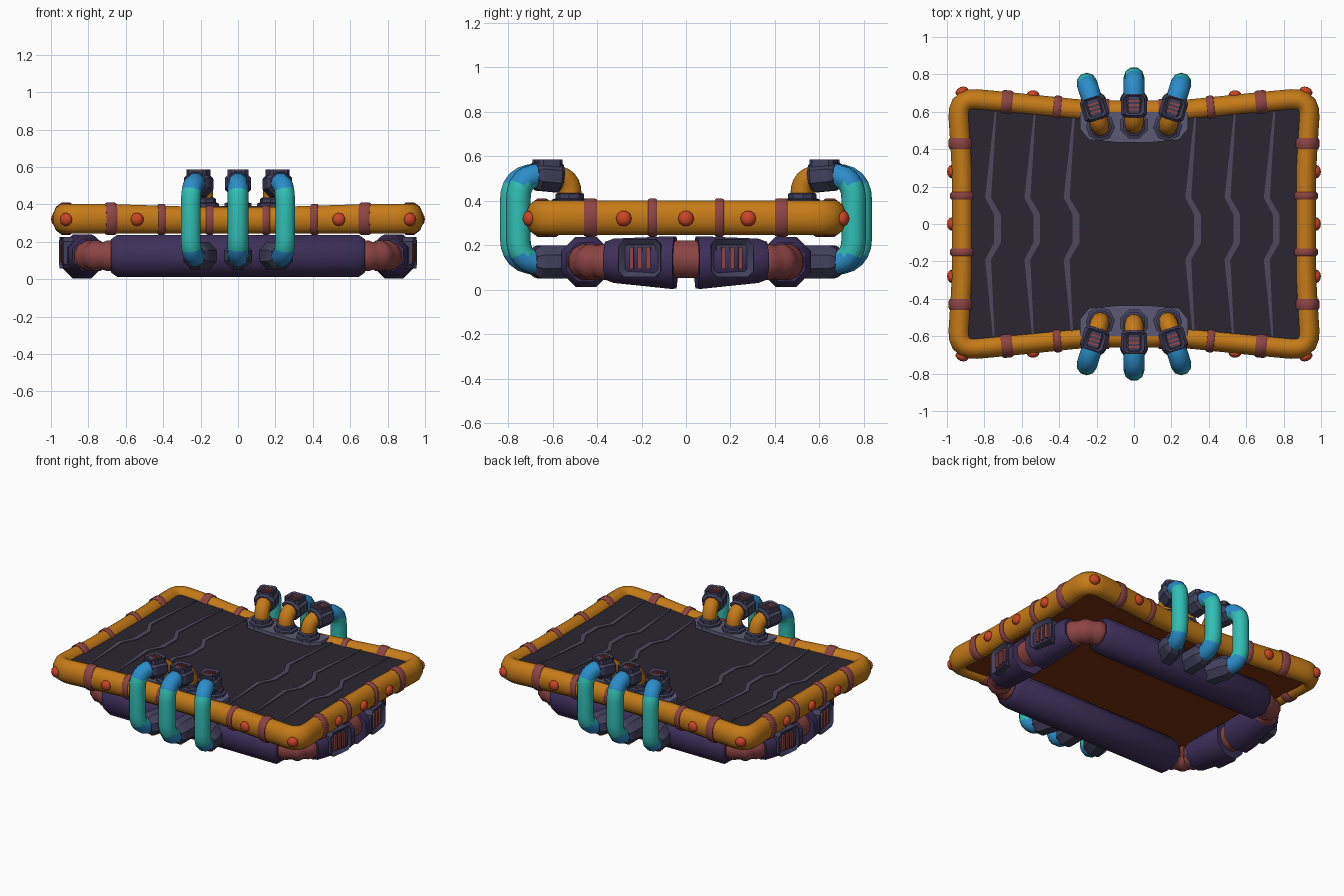
import bpy, bmesh
from math import sin, cos, pi, radians
from mathutils import Vector, Matrix

if "Cube" in bpy.data.objects:
    bpy.data.objects.remove(bpy.data.objects["Cube"])

def mat(hexcol):
    m = bpy.data.materials.get(hexcol)
    if not m:
        m = bpy.data.materials.new(hexcol)
        rgb = [(int(hexcol[i:i + 2], 16) / 255) ** 2.2 for i in (0, 2, 4)]
        m.diffuse_color = (*rgb, 1)
        m.use_nodes = True
        m.node_tree.nodes["Principled BSDF"].inputs["Base Color"].default_value = m.diffuse_color
    return m

ORANGE, PURPLE, RED, RIVET, SEAM = "C47A1E", "40335A", "8C4646", "C8472A", "4E4A5C"
DARK, DECK, PAD, TEAL, BLUE, BROWN = "43425C", "2E2A34", "5C5A74", "34BDB2", "2F8CC8", "7A3414"

def finish(bm, name, colour, angle=30):
    bmesh.ops.recalc_face_normals(bm, faces=bm.faces)
    me = bpy.data.meshes.new(name)
    bm.to_mesh(me)
    bm.free()
    ob = bpy.data.objects.new(name, me)
    bpy.context.collection.objects.link(ob)
    me.materials.append(mat(colour))
    bpy.ops.object.select_all(action='DESELECT')
    ob.select_set(True)
    bpy.context.view_layer.objects.active = ob
    bpy.ops.object.shade_smooth_by_angle(angle=radians(angle))
    return ob

def fillet(pts, r, n=6, closed=False):
    """Round the corners of a polyline."""
    pts = [Vector(p) for p in pts]
    out, lim = ([], .48) if closed else ([pts[0]], .92)
    for i in range(0 if closed else 1, len(pts) if closed else len(pts) - 1):
        p, a, b = pts[i], pts[i - 1] - pts[i], pts[(i + 1) % len(pts)] - pts[i]
        d = min(r, a.length * lim, b.length * lim)
        a, b = p + a.normalized() * d, p + b.normalized() * d
        for k in range(n + 1):
            t = k / n
            out.append(a * (1 - t) ** 2 + p * 2 * t * (1 - t) + b * t * t)
    return out if closed else out + [pts[-1]]

def tube(name, pts, radii, ref, colour, sides=8, closed=False, angle=30):
    """Sweep a ring along a planar path; ref is the plane normal."""
    pts, ref = [Vector(p) for p in pts], Vector(ref).normalized()
    if not isinstance(radii, list):
        radii = [radii] * len(pts)
    bm, rings, n = bmesh.new(), [], len(pts)
    for i, p in enumerate(pts):
        a = pts[i - 1] if closed or i else p
        b = pts[(i + 1) % n] if closed or i < n - 1 else p
        u = (b - a).normalized().cross(ref)
        ra, rb = radii[i] if isinstance(radii[i], tuple) else (radii[i], radii[i])
        rings.append([bm.verts.new(p + u * ra * cos(t) + ref * rb * sin(t))
                      for t in ((k + .5) * 2 * pi / sides for k in range(sides))])
    for i in range(n if closed else n - 1):
        r0, r1 = rings[i], rings[(i + 1) % n]
        for k in range(sides):
            j = (k + 1) % sides
            bm.faces.new((r0[k], r0[j], r1[j], r1[k]))
    if not closed:
        bm.faces.new(rings[0])
        bm.faces.new(rings[-1])
    return finish(bm, name, colour, angle)

def prism(name, outline, z0, z1, colour):
    bm = bmesh.new()
    f = bm.faces.new([bm.verts.new((p[0], p[1], z0)) for p in outline])
    ext = bmesh.ops.extrude_face_region(bm, geom=[f])
    for v in ext["geom"]:
        if isinstance(v, bmesh.types.BMVert):
            v.co.z = z1
    return finish(bm, name, colour)

def vent(name, origin, slat, stack, normal, w, h, depth):
    """Recessed bezel with three red slats."""
    m = Matrix((slat, stack, normal)).transposed().to_4x4()
    m.translation = origin
    bm = bmesh.new()
    bmesh.ops.create_cube(bm, size=1, matrix=Matrix.Diagonal((w, h, depth, 1)))
    bmesh.ops.bevel(bm, geom=[e for e in bm.edges if abs(e.verts[0].co.z - e.verts[1].co.z) > depth / 2],
                    offset=w * .15, segments=1, affect='EDGES')
    top = max(bm.faces, key=lambda f: f.calc_center_median().z)
    bmesh.ops.inset_region(bm, faces=[top], thickness=w * .16)
    bmesh.ops.translate(bm, verts=top.verts, vec=(0, 0, -depth * .4))
    bm.transform(m)
    finish(bm, name + "_bezel", DARK)
    bm = bmesh.new()
    for k in (-1, 0, 1):
        bmesh.ops.create_cube(bm, size=1, matrix=m @ Matrix.Translation((0, k * h * .2, depth * .2))
                              @ Matrix.Diagonal((w * .58, h * .1, depth * .5, 1)))
    finish(bm, name + "_slats", RED)

# Orange frame: rounded loop with waisted long sides
Z = Vector((0, 0, 1))
HX = .06
half = [(.65, .645), (.94, .672), (.916, .3), (.916, -.3), (.94, -.672), (.65, -.645), (.25, -.603)]
loop = half + [(-x, -y) for x, y in half]
loop.insert(0, (.25, .603))
loop.insert(8, (-.25, -.603))
path = fillet([(x, y, 0) for x, y in loop], .1, 5, closed=True)

def tall(x):
    return .07 + .011 * min(1, abs(x) / .7)

for p in path:
    p.z = .243 + tall(p.x)
tube("frame", path, [(HX, tall(p.x)) for p in path], Z, ORANGE, 12, True, 60)

# Deck, underside and raised seams
prism("deck", path, .30, .368, DECK)
prism("deck_underside", path, .268, .30, BROWN)
for x in (-.76, -.55, -.34, .31, .52, .73):
    line = [(.02, .6, .005), (-.02, .14, .016), (.03, .05, .018), (.03, -.1, .018), (-.02, -.19, .016), (.01, -.6, .005)]
    prism("deck_seam", [(x + a - w, y) for a, y, w in line] + [(x + a + w, y) for a, y, w in reversed(line)],
          .36, .373, SEAM)

# Frame bands and rivets
def side_y(x):
    return .603 + .042 * max(0, (abs(x) - .25) / .4)

def band(x, y, t, w):
    c, t, h = Vector((x, y, .243 + tall(x))), Vector(t).normalized(), tall(x)
    tube("frame_band", [c + t * w * k for k in (-1, -.6, .6, 1)],
         [(HX + e, h + e) for e in (.003, .009, .009, .003)], Z, RED, 12, angle=40)

def rivet(x, y, n):
    bm = bmesh.new()
    q = Vector((0, 0, 1)).rotation_difference(Vector(n)).to_matrix().to_4x4()
    bmesh.ops.create_uvsphere(bm, u_segments=10, v_segments=6, radius=.036,
                              matrix=Matrix.Translation((x, y, .32)) @ q @ Matrix.Diagonal((1, 1, .7, 1)))
    finish(bm, "frame_rivet", RIVET, 50)

for sx in (-1, 1):
    for sy in (-1, 1):
        for x, w in ((.68, .03), (.41, .02), (.15, .02)):
            band(sx * x, sy * side_y(x), (sx, sy * (.1 if x > .25 else 0), 0), w)
        for y, w in ((.43, .03), (.15, .02)):
            band(sx * (.916 if y < .3 else .924), sy * y, (0, 1, 0), w)
        rivet(sx * .92, sy * .708, (sx * .4, sy * .92, 0))
        rivet(sx * .54, sy * .69, (0, sy, 0))
        rivet(sx * .974, sy * .28, (sx, 0, 0))
    rivet(sx * .974, 0, (sx, 0, 0))

# Lower pipe ring: long pipes, ribbed elbows, bowed side pipes with vents
C = .125
for s in (-1, 1):
    tube("long_pipe", [(x, s * .45, C) for x in (-.68, -.645, .645, .68)], [.095, .122, .122, .095], Z, PURPLE, angle=50)
    tube("side_joint", [(s * .835, y, C + .012) for y in (-.1, .1)], .088, Z, RED, 12, angle=40)
    for t in (-1, 1):
        tube("side_pipe", [(s * .836, t * .048, .122), (s * .834, t * .065, .122), (s * .806, t * .32, .13),
                           (s * .80, t * .36, .13)], [.126, .128, .108, .092], Z, PURPLE, angle=50)
        n = Vector((s, t * .12, 0)).normalized()
        vent("side_vent", Vector((s * .918, t * .205, .142)), Z, Z.cross(n), n, .17, .19, .055)
        el = fillet([(s * .62, t * .45, C), (s * .795, t * .45, C), (s * .80, t * .28, C)], .14, 12)
        tube("corner_elbow", el, [.076 if i % 4 < 2 else .084 for i in range(len(el))], Z, RED, 12, angle=40)

# Pipe handles: three on each long side, outer ones splayed
for sy in (-1, 1):
    prism("handle_pad", [(x, sy * y) for x, y in ((-.29, .6), (-.29, .51), (-.24, .45), (-.1, .437), (.1, .437),
                                                 (.24, .45), (.29, .51), (.29, .6))], .35, .392, PAD)
    for k in (-1, 0, 1):
        base = Vector((k * .18, sy * (.53 if k == 0 else .52), 0))
        d = Vector((sin(.3 * k), sy * cos(.3 * k), 0))
        side = Vector((-d.y, d.x, 0))
        reach = .255 if k == 0 else .245

        def at(*sz):
            return [base + d * s + Z * z for s, z in sz]

        tube("handle_flange", at((0, .38), (0, .405), (0, .411), (0, .43), (0, .436)),
             [.078, .078, .062, .062, .052], side, DARK)
        tube("handle_elbow", fillet(at((0, .41), (0, .51), (.09, .51)), .08), .05, side, ORANGE, 10, angle=50)
        tube("handle_collar", at((.045, .505), (.06, .507), (.145, .515), (.165, .515)),
             [.06, .075, .075, .06], side, DARK)
        vent("handle_vent", at((.105, .568))[0], side, d, Z, .11, .11, .036)
        pipe = fillet(at((.13, .515), (reach, .515), (reach, .12), (.13, .12)), .115)
        ob = tube("handle_pipe", pipe, .055, side, TEAL, 10, angle=50)
        ob.data.materials.append(mat(BLUE))
        for f in ob.data.polygons:
            f.material_index = int(not .16 < f.center.z < .475)
        tube("handle_socket", at((0, C), (.14, C), (.155, C), (.175, C)), [.08, .08, .074, .058], side, DARK)
